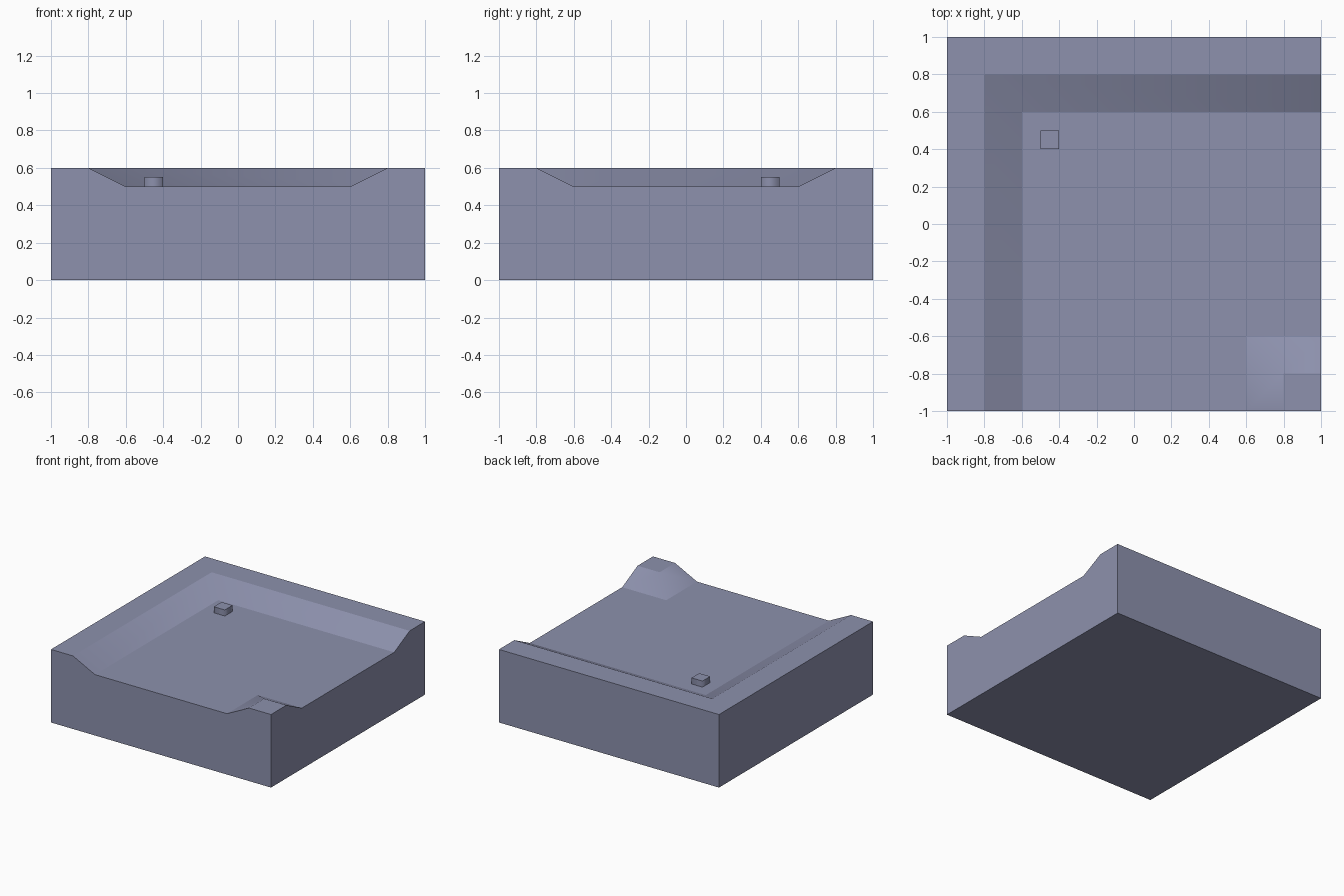
import bpy, bmesh, math

if "Cube" in bpy.data.objects:
    bpy.data.objects.remove(bpy.data.objects["Cube"])

stone = bpy.data.materials.new("blue_grey_stone")
stone.diffuse_color = (0.266, 0.283, 0.418, 1)
stone.use_nodes = True
stone.node_tree.nodes["Principled BSDF"].inputs["Base Color"].default_value = stone.diffuse_color


def ramp(v):
    """0 at the foot of a slope (0.6), 1 at its crest (0.8)."""
    return min(1.0, max(0.0, (v - 0.6) / 0.2))


def height(x, y):
    # raised rim on the left and back, raised knob in the front right corner
    return 0.5 + 0.1 * max(ramp(-x), ramp(y), min(ramp(x), ramp(-y)))


def finish(name, bm, keep_smooth):
    bmesh.ops.recalc_face_normals(bm, faces=bm.faces)
    bm.normal_update()
    for f in bm.faces:
        f.smooth = True
    for e in bm.edges:
        e.smooth = keep_smooth(e)
    mesh = bpy.data.meshes.new(name)
    bm.to_mesh(mesh)
    bm.free()
    mesh.materials.append(stone)
    obj = bpy.data.objects.new(name, mesh)
    bpy.context.collection.objects.link(obj)
    return obj


# Ground block: height grid on top, extruded down to a flat base
stops = [-1, -0.8, -0.6, 0.6, 0.8, 1]
bm = bmesh.new()
grid = [[bm.verts.new((x, y, height(x, y))) for y in stops] for x in stops]
for i in range(5):
    for j in range(5):
        a, b = grid[i][j], grid[i + 1][j]
        c, d = grid[i + 1][j + 1], grid[i][j + 1]
        bm.faces.new((a, b, d))          # split along the mitre direction
        bm.faces.new((b, c, d))
rim = [e for e in bm.edges if e.is_boundary]
new = bmesh.ops.extrude_edge_only(bm, edges=rim)["geom"]
for v in new:
    if isinstance(v, bmesh.types.BMVert):
        v.co.z = 0
base = [e for e in new if isinstance(e, bmesh.types.BMEdge)
        and all(v.co.z == 0 for v in e.verts)]
bmesh.ops.contextual_create(bm, geom=base)
bmesh.ops.recalc_face_normals(bm, faces=bm.faces)
bmesh.ops.dissolve_limit(bm, angle_limit=math.radians(1),
                         verts=bm.verts, edges=bm.edges)
# only the mitre between two slopes is shaded smooth
finish("ground_block", bm,
       lambda e: all(0.5 < f.normal.z < 0.99 for f in e.link_faces))

# Small pebble block standing on the floor
bm = bmesh.new()
bmesh.ops.create_cube(bm, size=1)
for v in bm.verts:
    v.co = (v.co.x * 0.1 - 0.45, v.co.y * 0.1 + 0.45, v.co.z * 0.05 + 0.525)
finish("pebble", bm,
       lambda e: abs(e.verts[0].co.z - e.verts[1].co.z) > 0.01)
